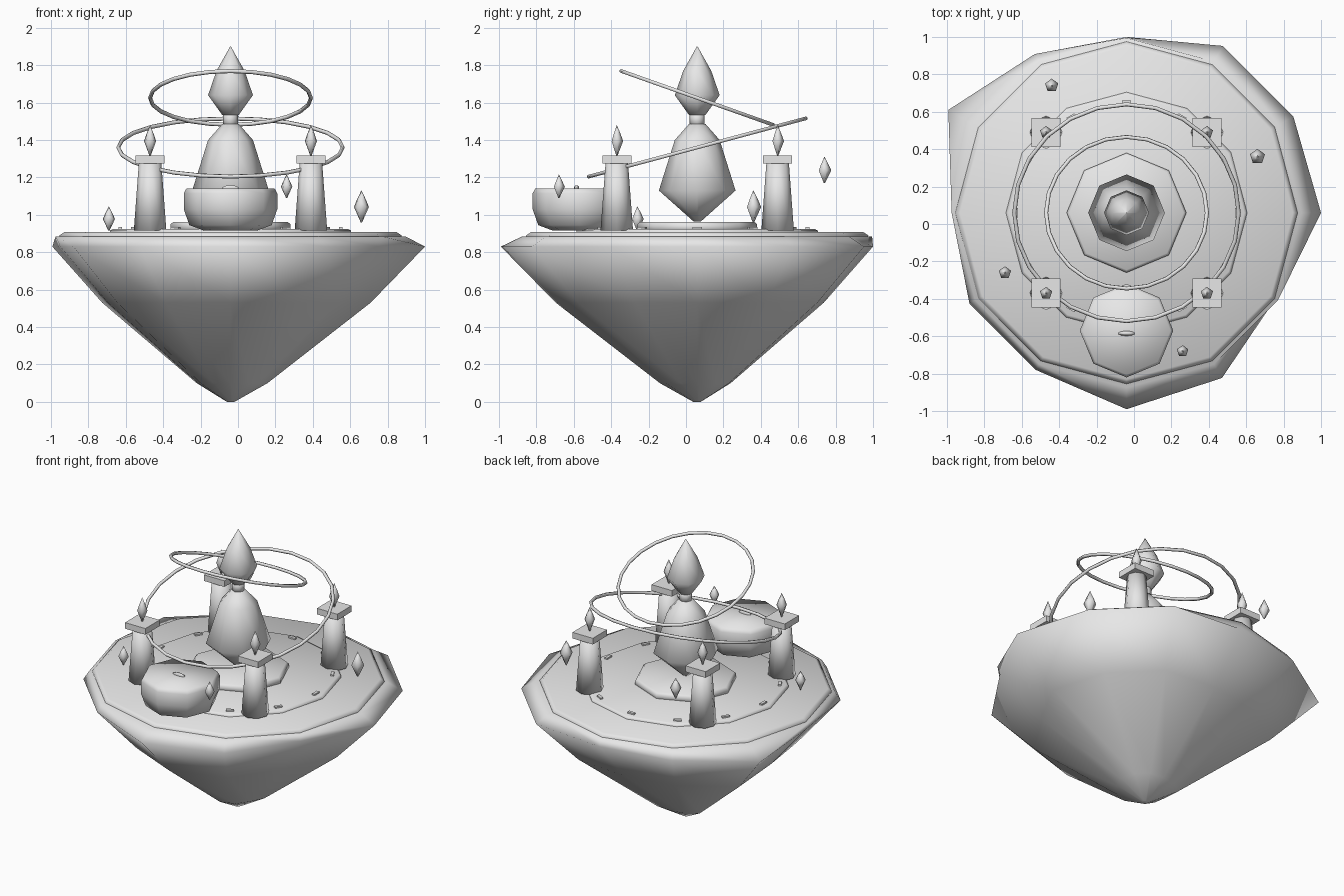
import bpy, bmesh
from math import sin, cos, pi, radians

cube = bpy.data.objects.get("Cube")
if cube:
    bpy.data.objects.remove(cube)

CX, CY = -0.04, 0.06      # shared axis of the island

stone = bpy.data.materials.new("plain_grey")
stone.use_nodes = True
GREY = (0.8, 0.8, 0.8, 1)
stone.diffuse_color = GREY
stone.node_tree.nodes["Principled BSDF"].inputs["Base Color"].default_value = GREY


def finish(name, bm, smooth=True):
    bmesh.ops.recalc_face_normals(bm, faces=bm.faces)
    mesh = bpy.data.meshes.new(name)
    bm.to_mesh(mesh)
    bm.free()
    mesh.materials.append(stone)
    for face in mesh.polygons:
        face.use_smooth = smooth
    obj = bpy.data.objects.new(name, mesh)
    bpy.context.collection.objects.link(obj)
    return obj


def lathe(name, profile, sides, at=(CX, CY, 0), wobble=None, smooth=True):
    """Turn (radius, height) pairs around z; wobble scales each spoke unless a ring is marked even."""
    bm = bmesh.new()
    rings = []
    for r, z, *even in profile:
        ring = []
        for i in range(sides):
            a = pi / 2 - 2 * pi * i / sides
            k = wobble[i] if wobble and not even else 1
            ring.append(bm.verts.new((r * k * cos(a), r * k * sin(a), z)))
        rings.append(ring)
    for low, high in zip(rings, rings[1:]):
        for i in range(sides):
            j = (i + 1) % sides
            bm.faces.new((low[i], low[j], high[j], high[i]))
    bm.faces.new(rings[0])
    bm.faces.new(rings[-1])
    bmesh.ops.remove_doubles(bm, verts=bm.verts, dist=0.0005)
    obj = finish(name, bm, smooth)
    obj.location = at
    return obj


def box(name, size, at, turn=0):
    bm = bmesh.new()
    bmesh.ops.create_cube(bm, size=1)
    bmesh.ops.scale(bm, vec=size, verts=bm.verts)
    obj = finish(name, bm, False)
    obj.location = at
    obj.rotation_euler.z = turn
    return obj


def crystal(name, x, y, z, radius, height):
    shape = [(0.1, 0), (1, 0.48), (0.62, 0.7), (0.02, 1)]
    return lathe(name, [(r * radius, h * height) for r, h in shape], 5, (x, y, z))


def hoop(name, radius, z, tilt):
    bpy.ops.mesh.primitive_torus_add(
        major_radius=radius, minor_radius=0.011, major_segments=24,
        minor_segments=6, location=(CX, CY, z), rotation=(radians(tilt), 0, 0))
    obj = bpy.context.object
    obj.name = name
    obj.data.materials.append(stone)
    bpy.ops.object.shade_smooth()


# Floating rock with an uneven rim, clockwise from the back
rim = [0.94, 1.03, 1.03, 1.04, 0.92, 1.02, 1.05, 0.97, 0.97, 0.91, 1.10, 0.98]
lathe("island_rock",
      [(0.02, 0), (0.19, 0.10), (0.72, 0.53), (1, 0.83), (0.935, 0.885, True)],
      12, wobble=rim)

# Stacked ground layers
lathe("ground_disc", [(0.91, 0.86), (0.915, 0.89), (0.89, 0.907)], 12)
lathe("plaza", [(0.645, 0.89), (0.645, 0.915), (0.63, 0.924)], 12)
lathe("dais", [(0.32, 0.91), (0.32, 0.95), (0.305, 0.963)], 8)

# Small plates around the plaza edge
for i in range(12):
    a = i * pi / 6
    box("plaza_plate", (0.02, 0.05, 0.02),
        (CX + 0.59 * cos(a), CY + 0.59 * sin(a), 0.924), a)

# Central spire
lathe("spire_body", [(0.02, 0.965), (0.205, 1.13), (0.12, 1.40), (0.045, 1.485)], 8)
lathe("spire_neck", [(0.04, 1.47), (0.04, 1.55)], 8)
lathe("spire_tip", [(0.045, 1.535), (0.12, 1.64), (0.075, 1.77), (0.002, 1.90)], 8)

# Tilted hoops
hoop("large_hoop", 0.6, 1.36, 15)
hoop("small_hoop", 0.43, 1.625, -19.5)

# Four pillars with caps and crystals
for sx in (-1, 1):
    for sy in (-1, 1):
        x, y = CX + 0.43 * sx, CY + 0.43 * sy
        lathe("pillar_shaft", [(0.087, 0.915), (0.06, 1.28)], 8, (x, y, 0))
        box("pillar_cap", (0.155, 0.155, 0.042), (x, y, 1.295))
        crystal("pillar_crystal", x, y, 1.315, 0.034, 0.165)

# Loose floating crystals
crystal("floating_crystal", 0.66, 0.36, 0.96, 0.042, 0.17)
crystal("floating_crystal", 0.26, -0.68, 1.09, 0.032, 0.125)
crystal("floating_crystal", -0.69, -0.26, 0.915, 0.034, 0.13)
crystal("floating_crystal", -0.44, 0.74, 1.17, 0.037, 0.14)

# Round hut at the front with a small knob
lathe("hut", [(0.14, 0.915), (0.22, 0.945), (0.25, 1.03), (0.25, 1.115), (0.235, 1.142)],
      8, (CX, -0.57, 0))
lathe("hut_knob", [(0.045, 0), (0.045, 0.008), (0.02, 0.018)], 10,
      (CX, -0.585, 1.14)).scale.y = 0.3
